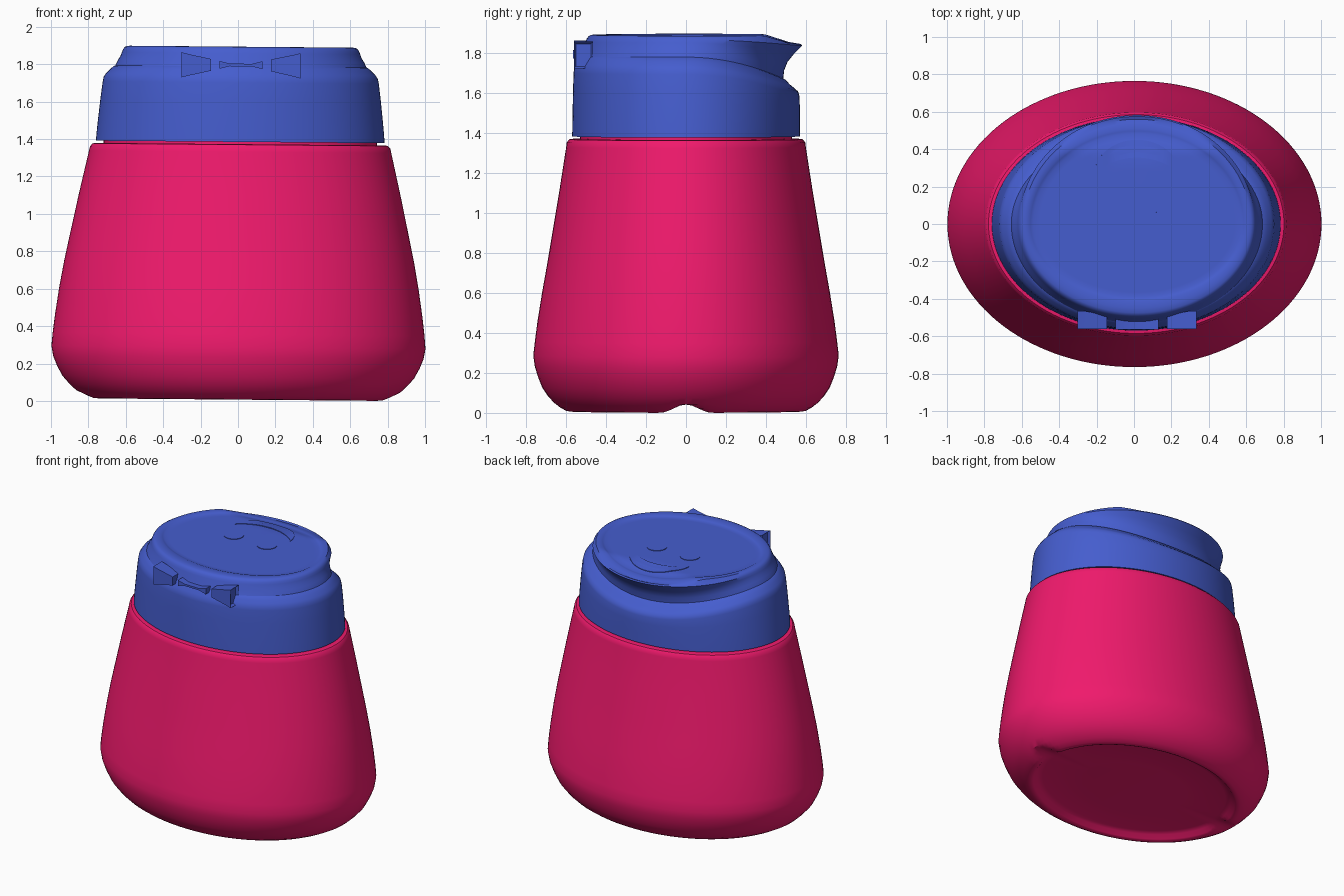
import bpy, bmesh, math

if "Cube" in bpy.data.objects:
    bpy.data.objects.remove(bpy.data.objects["Cube"])

N = 128
TILT = math.radians(0.5)      # the whole bottle leans very slightly to the right


def material(name, color):
    m = bpy.data.materials.new(name)
    m.diffuse_color = color
    m.use_nodes = True
    m.node_tree.nodes["Principled BSDF"].inputs["Base Color"].default_value = m.diffuse_color
    return m


PINK = material("body_pink", (0.87, 0.01, 0.15, 1))
BLUE = material("cap_blue", (0.06, 0.11, 0.62, 1))


def finish(name, bm, mat, angle=35):
    c, s = math.cos(TILT), math.sin(TILT)
    for v in bm.verts:
        x, z = v.co.x, v.co.z
        v.co.x, v.co.z = x * c + z * s, z * c - x * s + 0.007
    bmesh.ops.recalc_face_normals(bm, faces=bm.faces)
    me = bpy.data.meshes.new(name)
    bm.to_mesh(me)
    bm.free()
    me.materials.append(mat)
    ob = bpy.data.objects.new(name, me)
    bpy.context.collection.objects.link(ob)
    bpy.ops.object.select_all(action='DESELECT')
    ob.select_set(True)
    bpy.context.view_layer.objects.active = ob
    bpy.ops.object.shade_smooth_by_angle(angle=math.radians(angle))
    return ob


def drop(y):
    """Slope of the lid top towards the lip at the back."""
    return 0.058 * max(0.0, y - 0.39) / 0.19


def loft(rings):
    """Skin oval rings (rx, front ry, back ry, front z, back z); back z None follows the lid slope."""
    bm = bmesh.new()
    loops = []
    for rx, rf, rb, zf, zb in rings:
        loop = []
        for i in range(N):
            t = 2 * math.pi * i / N
            s = math.sin(t)
            y = s * (rb if s > 0 else rf)
            z = zf - drop(y) if zb is None else zf + (zb - zf) * max(0, s) ** 2
            loop.append(bm.verts.new((rx * math.cos(t), y, z)))
        loops.append(loop)
    for a, b in zip(loops, loops[1:]):
        for i in range(N):
            j = (i + 1) % N
            bm.faces.new((a[i], a[j], b[j], b[i]))
    bm.faces.new(loops[0])
    bm.faces.new(loops[-1])
    return bm


# Body: oval flask with recessed base and a neck hidden under the cap
profile = [(.40, .30, .04), (.68, .51, .04), (.72, .545, .03), (.745, .565, .006), (.765, .58, 0),
           (.79, .60, .003), (.825, .63, .02), (.865, .66, .043), (.90, .69, .075), (.94, .72, .12),
           (.97, .742, .175), (.99, .757, .225), (1, .765, .28), (.994, .757, .35), (.982, .744, .45),
           (.96, .72, .60), (.935, .695, .74), (.91, .675, .86), (.859, .635, 1.1), (.808, .60, 1.325),
           (.803, .597, 1.348), (.79, .585, 1.363), (.77, .565, 1.366), (.73, .53, 1.366), (.73, .53, 1.4)]
body = loft([(x, y, y, z, z) for x, y, z in profile])
for v in body.verts:          # drain notches through the foot rim at both ends
    if abs(v.co.x) > .5 and abs(v.co.y) < .13:
        v.co.z = max(v.co.z, .042 * (.5 + .5 * math.cos(math.pi * v.co.y / .13)))
finish("bottle_body", body, PINK)

# Cap base: skirt whose shoulder dips at the back under the lip
finish("cap_base", loft([
    (.73, .53, .53, 1.378, 1.378), (.772, .57, .57, 1.378, 1.378), (.766, .569, .57, 1.45, 1.45),
    (.75, .566, .57, 1.60, 1.53), (.738, .563, .568, 1.695, 1.58), (.733, .56, .562, 1.72, 1.602),
    (.72, .55, .545, 1.74, 1.618), (.70, .54, .52, 1.76, 1.638), (.68, .53, .50, 1.778, 1.66),
    (.66, .52, .485, 1.785, 1.67)]), BLUE)

# Flip lid: undercut lip at the back, raised rim and shallow dish on top
DISH = 1.876
rings = [(.68, .54, .48, 1.76, 1.64), (.67, .525, .487, 1.785, 1.67), (.658, .517, .492, 1.81, 1.71),
         (.645, .51, .508, 1.83, 1.75), (.637, .503, .54, 1.852, 1.79), (.631, .497, .582, 1.868, 1.832),
         (.622, .487, .575, 1.88, 1.84), (.61, .475, .56, 1.886, None), (.595, .45, .54, 1.887, None),
         (.58, .415, .51, 1.886, None), (.57, .402, .497, 1.881, None), (.555, .388, .483, DISH, None)]
rings += [(.555 * k, .388 * k, .483 * k, DISH, None) for k in (.94, .88, .82, .6, .3)]
finish("flip_lid", loft(rings), BLUE)


def raised(name, bottom):
    """Thin relief on the lid from a list of quads / polygons of (x, y)."""
    bm = bmesh.new()
    for poly in bottom:
        bm.faces.new([bm.verts.new((x, y, DISH - .01 - drop(y))) for x, y in poly])
    bmesh.ops.remove_doubles(bm, verts=bm.verts, dist=1e-5)
    ext = bmesh.ops.extrude_face_region(bm, geom=bm.faces[:])
    for v in ext["geom"]:
        if isinstance(v, bmesh.types.BMVert):
            v.co.z += .014
    finish(name, bm, BLUE)


# Face relief: two round eyes and a crescent mouth
for side, name in ((-1, "left_eye"), (1, "right_eye")):
    raised(name, [[(side * .136 + .068 * math.cos(a * math.pi / 24), .122 + .068 * math.sin(a * math.pi / 24))
                   for a in range(48)]])


def mouth(k, height):
    a = math.pi * k / 40
    return .228 * math.cos(a), .263 + height * math.sin(a) ** (1 if height > .15 else 1.6)


raised("smile", [[mouth(k, .187), mouth(k + 1, .187), mouth(k + 1, .092), mouth(k, .092)] for k in range(1, 39)])


def sections(name, secs, hollow=False):
    """Block skinned from rectangular sections along x: (x, y0, y1, z0, z1)."""
    bm = bmesh.new()
    loops = [[bm.verts.new((x, y, z)) for y, z in ((a, c), (b, c), (b, d), (a, d))] for x, a, b, c, d in secs]
    for p, q in zip(loops, loops[1:]):
        for i in range(4):
            bm.faces.new((p[i], p[(i + 1) % 4], q[(i + 1) % 4], q[i]))
    end = bm.faces.new(loops[0])
    bm.faces.new(loops[-1])
    bmesh.ops.recalc_face_normals(bm, faces=bm.faces)
    if hollow:
        bmesh.ops.inset_region(bm, faces=[end], thickness=.015, depth=-.02)
    finish(name, bm, BLUE)


# Hinge: flared tab each side and a waisted bar between
for side, name in ((-1, "left_hinge_tab"), (1, "right_hinge_tab")):
    sections(name, [(side * .318, -.562, -.465, 1.72, 1.855), (side * .28, -.562, -.465, 1.73, 1.845),
                    (side * .16, -.562, -.49, 1.757, 1.82)], hollow=True)
sections("hinge_bar", [(-.115, -.565, -.49, 1.768, 1.81), (-.06, -.565, -.49, 1.782, 1.796),
                       (.06, -.565, -.49, 1.782, 1.796), (.115, -.565, -.49, 1.768, 1.81)])
